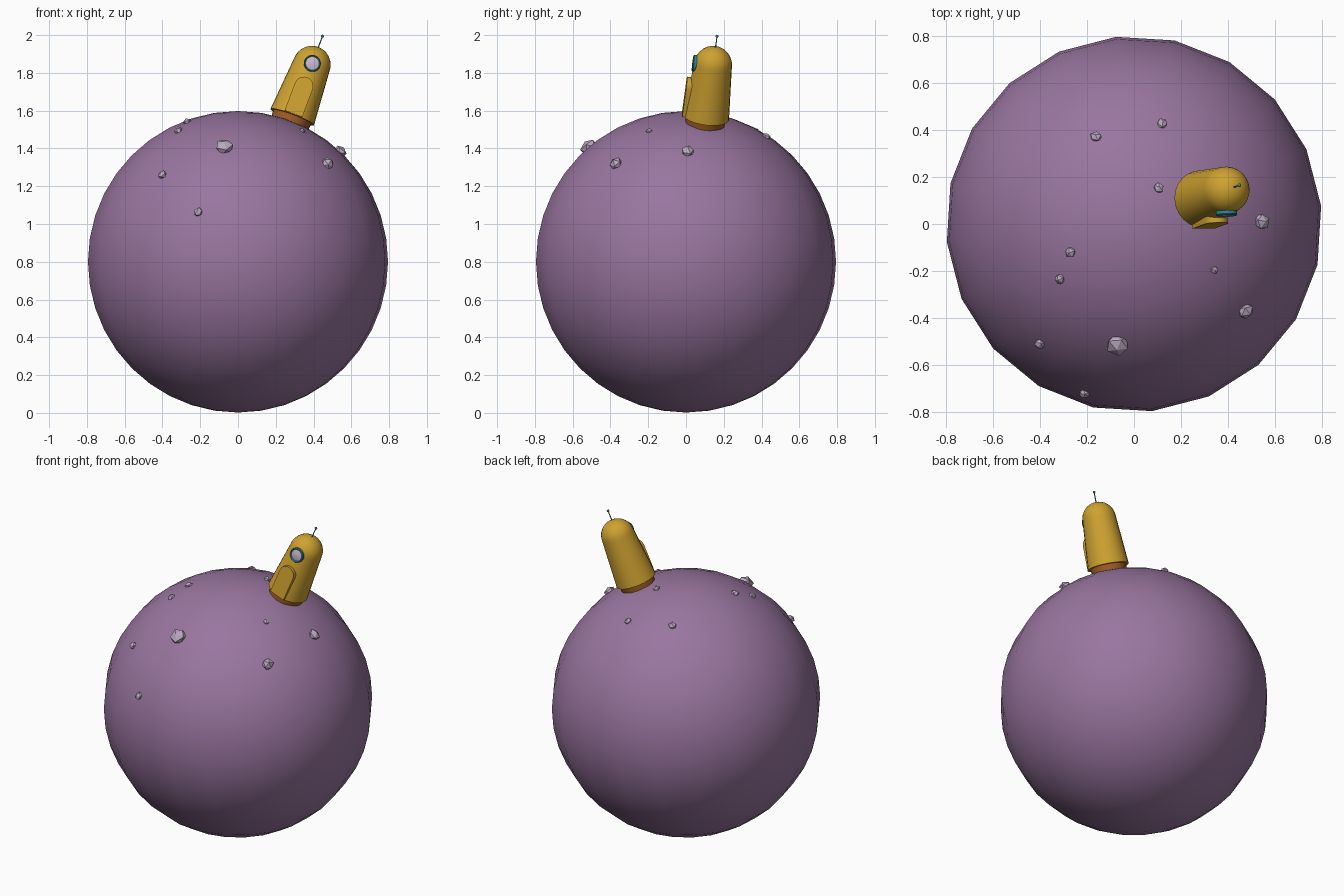
import bpy, bmesh, math, random
from mathutils import Matrix, Vector

random.seed(4)
cube = bpy.data.objects.get("Cube")
if cube:
    bpy.data.objects.remove(cube, do_unlink=True)


def material(name, rgb):
    m = bpy.data.materials.new(name)
    m.use_nodes = True
    m.diffuse_color = (*rgb, 1)
    m.node_tree.nodes["Principled BSDF"].inputs["Base Color"].default_value = (*rgb, 1)
    return m


purple = material("dusty purple", (0.32, 0.18, 0.35))
yellow = material("mustard yellow", (0.62, 0.36, 0.03))
rust = material("rust brown", (0.35, 0.11, 0.02))
teal = material("teal", (0.03, 0.25, 0.29))
glass = material("pale lavender glass", (0.58, 0.48, 0.65))
stone = material("pale mauve stone", (0.50, 0.39, 0.53))

CENTRE = Vector((0, 0, 0.8))

# Frame of the tower: z runs outward from the planet, -y is the door side
up = Vector((0.348, 0.128, 0.929)).normalized()
back = (Vector((0, 1, 0)) - up * up.y).normalized()
side = back.cross(up)
TOWER = Matrix.Translation(CENTRE) @ Matrix((side, back, up)).transposed().to_4x4()


def add(name, bm, mat, matrix, smooth=True):
    bmesh.ops.recalc_face_normals(bm, faces=bm.faces)
    mesh = bpy.data.meshes.new(name)
    bm.to_mesh(mesh)
    bm.free()
    mesh.materials.append(mat)
    ob = bpy.data.objects.new(name, mesh)
    bpy.context.collection.objects.link(ob)
    ob.matrix_world = matrix
    if smooth:
        bpy.ops.object.select_all(action="DESELECT")
        ob.select_set(True)
        bpy.context.view_layer.objects.active = ob
        bpy.ops.object.shade_smooth_by_angle(angle=math.radians(35))
    return ob


def lathe(name, profile, mat, matrix, steps=24, closed=False):
    """Spin (radius, height) points about z."""
    bm = bmesh.new()
    verts = [bm.verts.new((r, 0, z)) for r, z in profile]
    edges = [bm.edges.new(p) for p in zip(verts, verts[1:])]
    if closed:
        edges.append(bm.edges.new((verts[-1], verts[0])))
    bmesh.ops.spin(bm, geom=verts + edges, cent=(0, 0, 0), axis=(0, 0, 1),
                   angle=math.tau, steps=steps)
    bmesh.ops.remove_doubles(bm, verts=bm.verts, dist=0.0002)
    return add(name, bm, mat, matrix)


# Planet
bm = bmesh.new()
bmesh.ops.create_uvsphere(bm, u_segments=20, v_segments=20, radius=0.798)
add("planet", bm, purple, Matrix.Translation(CENTRE) @ Matrix.Rotation(math.radians(5.5), 4, "Z"))

# Tower: collar, then tapered body with a domed top
lathe("tower_collar", [(0, 0.77), (0.102, 0.77), (0.108, 0.835), (0, 0.835)], rust, TOWER)
dome = [(0.1 * math.cos(a), 1.123 + 0.1 * math.sin(a))
        for a in (math.pi / 2 * i / 8 for i in range(9))]
lathe("tower_body", [(0, 0.825), (0.123, 0.825)] + dome, yellow, TOWER)

# Arched doorway slab on the front
bm = bmesh.new()
HALF = 0.05
outline = [(HALF, 0.828)]
outline += [(HALF * math.cos(a), 0.985 + HALF * math.sin(a))
            for a in (math.pi * i / 10 for i in range(11))]
outline += [(-HALF, 0.828)]
face = bm.faces.new([bm.verts.new((x, -0.127, z)) for x, z in outline])
ext = bmesh.ops.extrude_face_region(bm, geom=[face], use_keep_orig=True)
bmesh.ops.translate(bm, vec=(0, 0.06, 0),
                    verts=[v for v in ext["geom"] if isinstance(v, bmesh.types.BMVert)])
add("doorway", bm, yellow, TOWER)

# Round porthole with a rim
porthole = TOWER @ Matrix.Translation((0, -0.098, 1.118)) @ Matrix.Rotation(math.pi / 2, 4, "X")
lathe("porthole_rim", [(0.036, -0.025), (0.045, -0.025), (0.045, 0.006), (0.041, 0.011), (0.036, 0.006)],
      teal, porthole, closed=True)
lathe("porthole_glass", [(0.039, -0.02), (0.039, 0.004), (0.02, 0.009), (0, 0.011)], glass, porthole)

# Antenna with a ball tip
lathe("antenna_rod", [(0, 1.21), (0.0035, 1.21), (0.0025, 1.287), (0, 1.287)], teal, TOWER, steps=8)
bm = bmesh.new()
bmesh.ops.create_icosphere(bm, subdivisions=2, radius=0.008)
add("antenna_tip", bm, teal, TOWER @ Matrix.Translation((0, 0, 1.286)))

# Loose stones half sunk in the ground: x, y, size
STONES = [(-0.07, -0.51, 0.051), (0.475, -0.37, 0.036), (0.54, 0.01, 0.037),
          (-0.40, -0.51, 0.025), (-0.21, -0.72, 0.026), (-0.315, -0.235, 0.025),
          (-0.27, -0.12, 0.024), (0.34, -0.195, 0.019), (0.105, 0.155, 0.025),
          (-0.16, 0.37, 0.026), (0.12, 0.425, 0.025)]
for i, (x, y, size) in enumerate(STONES):
    out = Vector((x, y, math.sqrt(0.795 ** 2 - x * x - y * y)))
    bm = bmesh.new()
    bmesh.ops.create_icosphere(bm, subdivisions=1, radius=size)
    for v in bm.verts:
        v.co *= random.uniform(0.88, 1.1)
        v.co.z *= 0.85
    turn = out.to_track_quat("Z", "Y").to_matrix().to_4x4()
    add(f"stone_{i + 1}", bm, stone,
        Matrix.Translation(CENTRE + out) @ turn @ Matrix.Rotation(i * 1.3, 4, "Z"), smooth=False)
